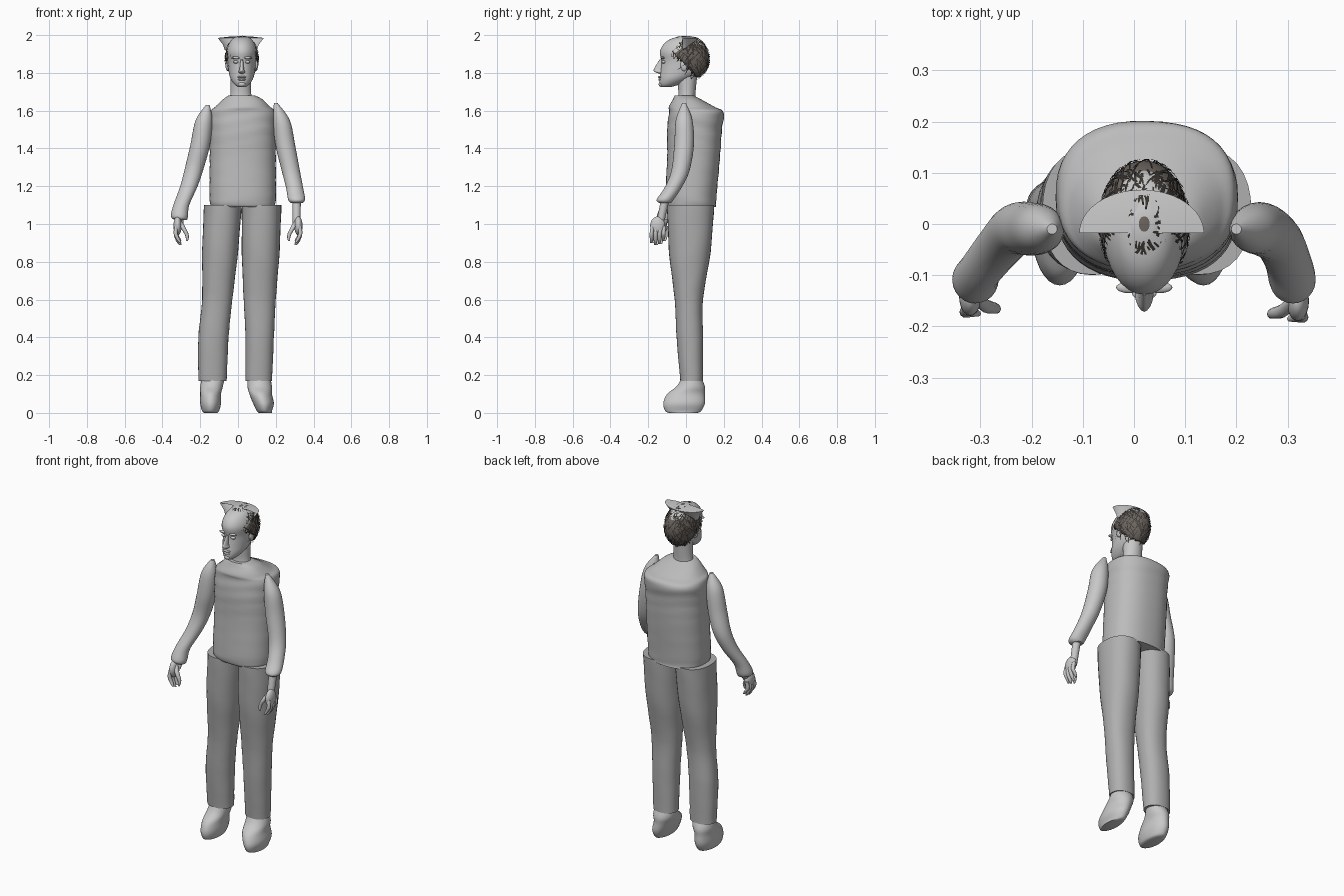
import bpy
import bmesh
import math
import random
from mathutils import Vector

default_cube = bpy.data.objects.get("Cube")
if default_cube:
    bpy.data.objects.remove(default_cube, do_unlink=True)


def make_material(name, colour):
    material = bpy.data.materials.new(name)
    material.use_nodes = True
    material.diffuse_color = (*colour, 1)
    shader = next(n for n in material.node_tree.nodes if n.type == "BSDF_PRINCIPLED")
    shader.inputs["Base Color"].default_value = (*colour, 1)
    return material


skin = make_material("light grey skin", (.58, .58, .58))
cloth = make_material("mid grey shirt", (.5, .5, .5))
denim = make_material("grey trousers", (.43, .43, .43))
hair_brown = make_material("grey brown hair", (.15, .13, .115))
hair_dark = make_material("dark hair strands", (.04, .035, .03))


def finish(name, bm, material, angle=50):
    bmesh.ops.recalc_face_normals(bm, faces=bm.faces)
    mesh = bpy.data.meshes.new(name)
    bm.to_mesh(mesh)
    bm.free()
    mesh.materials.append(material)
    obj = bpy.data.objects.new(name, mesh)
    bpy.context.collection.objects.link(obj)
    bpy.ops.object.select_all(action="DESELECT")
    obj.select_set(True)
    bpy.context.view_layer.objects.active = obj
    bpy.ops.object.shade_smooth_by_angle(angle=math.radians(angle))
    return obj


def smooth_path(points, steps):
    """Catmull-Rom interpolation between the given cross-sections."""
    points = [Vector(p) for p in points]
    result = []
    for i in range(len(points) - 1):
        b, c = points[i], points[i + 1]
        a = points[i - 1] if i else b
        d = points[min(i + 2, len(points) - 1)]
        for s in range(steps):
            t = s / steps
            result.append(b + (c - a) * (t / 2)
                          + (a * 2 - b * 5 + c * 4 - d) * (t * t / 2)
                          + (b * 3 - a - c * 3 + d) * (t ** 3 / 2))
    return result + [points[-1]]


def loft(name, sections, material, sides=32, steps=4, squareness=1, ripple=0):
    """Skin over horizontal sections (z, left, right, front, back) in hundredths."""
    bm = bmesh.new()
    rings = []
    for z, left, right, front, back in smooth_path(sections, steps):
        ring = []
        for k in range(sides):
            a = math.tau * k / sides
            c, s = math.cos(a), math.sin(a)
            fold = 1 + ripple * math.sin(z * .9 + 2 * math.sin(2 * a))
            u = math.copysign(abs(c) ** squareness, c) * fold
            v = math.copysign(abs(s) ** squareness, s) * fold
            ring.append(bm.verts.new((((left + right) + (right - left) * u) / 200,
                                      ((front + back) + (back - front) * v) / 200,
                                      z / 100)))
        rings.append(ring)
    for low, high in zip(rings, rings[1:]):
        for k in range(sides):
            j = (k + 1) % sides
            bm.faces.new((low[k], low[j], high[j], high[k]))
    bm.faces.new(rings[0])
    bm.faces.new(rings[-1])
    return finish(name, bm, material)


def limb(name, points, material, sides=24, steps=5):
    """Round limb through (x, y, z, radius) points in hundredths."""
    return loft(name, [(z, x - r, x + r, y - r, y + r) for x, y, z, r in points],
                material, sides, steps)


def blob(name, centre, size, material):
    bm = bmesh.new()
    bmesh.ops.create_uvsphere(bm, u_segments=20, v_segments=12, radius=1)
    for v in bm.verts:
        v.co = Vector([c + s * p for c, s, p in zip(centre, size, v.co)]) / 100
    return finish(name, bm, material)


# Shirt with a sloping shoulder line
loft("shirt", [(109, -14, 19, -10, 16), (113, -15, 20, -11, 16), (135, -15, 20, -10, 18),
               (150, -15, 20, -10, 19), (159, -15, 20, -9, 20), (162, -12, 17, -9, 15),
               (166, -8, 13, -7, 8), (168, -5, 9, -6, 4)],
     cloth, sides=48, steps=6, squareness=.85, ripple=.008)

# Trouser legs
loft("right_trouser_leg", [(17, -21, -6, -3, 9), (40, -21, -5, -5, 9), (60, -19, -3, -6, 9),
                           (85, -19, 0, -9, 13), (110, -18, 2, -10, 15)],
     denim, steps=5, squareness=.9, ripple=.008)
loft("left_trouser_leg", [(17, 4, 18, -3, 9), (40, 4, 19, -5, 9), (60, 3, 20, -6, 9),
                          (85, 2, 22, -9, 13), (110, 2, 23, -10, 15)],
     denim, steps=5, squareness=.9, ripple=.008)

# Shoes with rounded toes
loft("right_shoe", [(0, -18, -11, -9, 6), (1, -19, -10, -11, 8), (5, -20, -9, -12, 10),
                    (10, -20, -9, -10, 10), (14, -20, -8, -5, 10), (19, -19, -7, -2, 8)], skin)
loft("left_shoe", [(0, 11, 18, -9, 6), (1, 10, 18, -11, 8), (5, 8, 19, -12, 10),
                   (10, 6, 18, -10, 10), (14, 5, 18, -5, 10), (19, 5, 17, -2, 8)], skin)

# Sleeved arms, pointed at the shoulder
limb("right_arm", [(-30, -11, 102, 3), (-31, -11, 104, 4.5), (-30, -9, 110, 4.2),
                   (-26, -4, 120, 4.6), (-23, -1, 130, 5), (-20, -1, 142, 5.2),
                   (-18, -1, 155, 4.4), (-16, -1, 163, 1)], skin)
limb("left_arm", [(31, -11, 111, 3), (31, -11, 113, 4.5), (30, -7, 119, 4.5),
                  (28, -3, 128, 4.8), (25, -1, 142, 5.2),
                  (23, -1, 155, 4.4), (20, -1, 164, 1)], skin)


def hand(side, name, x, y, top):
    """Wrist, flat palm, four curled fingers and a thumb; side is the outward sign."""
    limb(name + "_wrist", [(x, y - 3, 99, 2), (x, y, top, 2.3)], skin, 16)
    blob(name + "_palm", (x + side, y - 4, 99), (2.2, 4, 5), skin)
    for i in range(4):
        fy = y - 7.2 + i * 2.1
        drop = (1, 0, .4, 2)[i]
        limb(f"{name}_finger_{i + 1}",
             [(x - side * .5, fy - .3, 89 + drop, .6), (x + side * .8, fy, 91 + drop, 1),
              (x + side * 2, fy, 95, 1.1), (x + side * 1.6, fy + .4, 99, 1)], skin, 10, 3)
    limb(name + "_thumb", [(x - side * 4, y - 7, 91, .5), (x - side * 4, y - 6.5, 94, 1),
                           (x - side * 2, y - 6, 98, 1.3), (x, y - 4, 102, 1)], skin, 10, 3)


hand(-1, "right_hand", -31, -10, 104)
hand(1, "left_hand", 31, -11, 113)

# Neck and head
loft("neck", [(166, -5, 8, -5, 5), (169, -4, 7, -4, 5), (180, -4, 7, -5, 6)], skin)
loft("head", [(172.5, 0, 4, -13, -8), (174, -2, 6, -14, -3), (177, -4, 8, -14, 3),
              (181, -5, 9, -13.5, 9), (186, -5.5, 9.5, -13, 11), (191, -6, 10, -13.8, 11),
              (195, -5, 9, -12, 10), (198, -3, 7, -8, 7), (199.5, 0, 4, -2, 2)], skin)
loft("nose", [(179.5, 1, 3, -14, -11), (180.5, .2, 3.8, -16.5, -11), (182, .8, 3.2, -17, -11),
              (187, 1.3, 2.7, -14, -11)], skin, 16)
blob("upper_lip", (2, -13.6, 177.8), (2.4, 1.2, .6), skin)
blob("lower_lip", (2, -13.5, 176.5), (2, 1.2, .7), skin)
blob("chin", (2, -13, 174), (2, 1.5, 1.4), skin)
for side, label in ((-1, "right"), (1, "left")):
    blob(label + "_brow", (2 + side * 3, -12.4, 188), (2.5, 1.1, .7), skin)
    blob(label + "_eye", (2 + side * 3, -11.8, 185.8), (1.5, 1.2, .8), skin)
    blob(label + "_ear", (2 + side * 7.6, -1, 184), (1, 2, 3), skin)

# Hair shell: an ellipsoid trimmed along a hairline that falls to the back
hair_centre = Vector((.02, 0, 1.875))
hair_size = Vector((.088, .124, .121))


def on_hair(turn, tilt, lift=1):
    direction = Vector((math.cos(turn) * math.cos(tilt), math.sin(turn) * math.cos(tilt),
                        math.sin(tilt)))
    return hair_centre + direction * hair_size * lift


def above_hairline(p):
    return p.z > 1.84 - p.y


bm = bmesh.new()
bmesh.ops.create_uvsphere(bm, u_segments=48, v_segments=32, radius=1)
for v in bm.verts:
    v.co = hair_centre + v.co * hair_size
bmesh.ops.delete(bm, geom=[f for f in bm.faces if not above_hairline(f.calc_center_median())],
                 context="FACES")
hair = finish("hair", bm, hair_brown)
shell = hair.modifiers.new("thickness", "SOLIDIFY")
shell.thickness = .008

# Loose strands lying over the hair
random.seed(4)
bm = bmesh.new()
for _ in range(420):
    turn, tilt = random.uniform(0, math.tau), random.uniform(-.7, 1.35)
    if not above_hairline(on_hair(turn, tilt)):
        continue
    slant = random.uniform(-.15, .15)
    width = .018 / max(.2, math.cos(tilt))
    pairs = []
    for i in range(5):
        lift = 1.015 + .03 * random.random()
        pairs.append([bm.verts.new(on_hair(turn + slant * i + e * width, tilt - .1 * i, lift))
                      for e in (-1, 1)])
    for (a, b), (c, d) in zip(pairs, pairs[1:]):
        bm.faces.new((a, b, d, c))
finish("hair_strands", bm, hair_dark)

# Half-round flared cap on the crown, open side to the front
bm = bmesh.new()
rows = []
for z, rx, ry in ((1.92, .085, .05), (1.95, .095, .065), (1.985, .122, .085), (1.992, .06, .045)):
    rows.append([bm.verts.new((.015 + rx * math.cos(math.pi * k / 24),
                               -.018 + ry * math.sin(math.pi * k / 24), z)) for k in range(25)])
for low, high in zip(rows, rows[1:]):
    for k in range(24):
        bm.faces.new((low[k], low[k + 1], high[k + 1], high[k]))
bm.faces.new(rows[-1])
finish("crown_cap", bm, skin)
